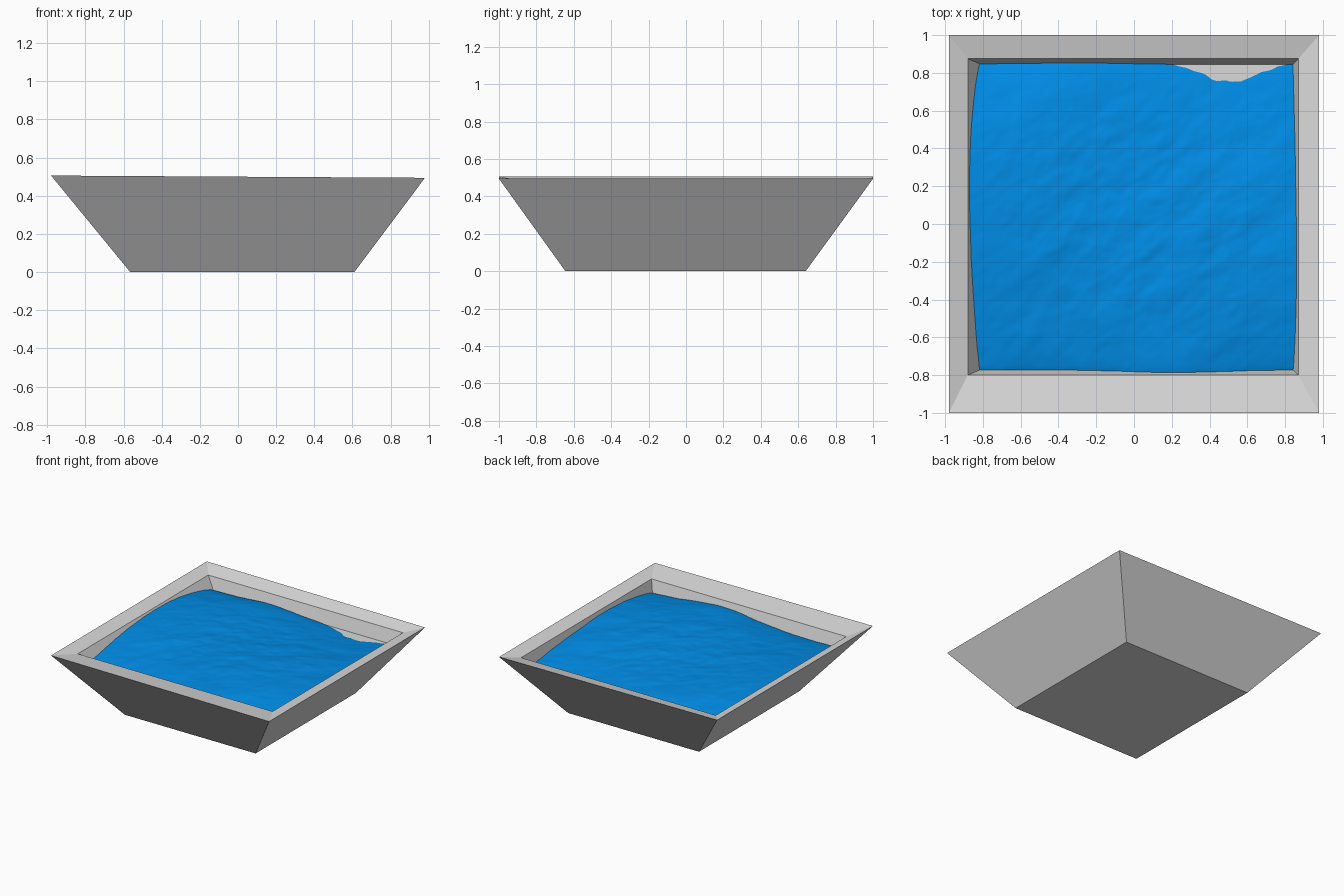
import bpy
import bmesh
import math
from mathutils import Vector, noise

cube = bpy.data.objects.get("Cube")
if cube:
    bpy.data.objects.remove(cube, do_unlink=True)


def make_material(name, rgb, roughness):
    mat = bpy.data.materials.new(name)
    mat.use_nodes = True
    mat.diffuse_color = (*rgb, 1)
    shader = next(n for n in mat.node_tree.nodes if n.type == 'BSDF_PRINCIPLED')
    shader.inputs["Base Color"].default_value = (*rgb, 1)
    shader.inputs["Roughness"].default_value = roughness
    return mat


def make_object(name, bm, mat):
    bmesh.ops.recalc_face_normals(bm, faces=bm.faces)
    mesh = bpy.data.meshes.new(name)
    bm.to_mesh(mesh)
    bm.free()
    mesh.materials.append(mat)
    obj = bpy.data.objects.new(name, mesh)
    bpy.context.collection.objects.link(obj)
    return obj


stone = make_material("stone grey", (0.7, 0.7, 0.7), 0.8)
blue = make_material("water blue", (0.0, 0.31, 0.93), 0.3)

# Stone basin: rectangular rings lofted from the foot, over the rim, to the floor
RINGS = [  # x min, x max, y min, y max, height
    (-0.565, 0.61, -0.645, 0.64, 0.0),
    (-0.98, 0.98, -1.0, 1.0, 0.50),
    (-0.88, 0.87, -0.80, 0.875, 0.47),
    (-0.81, 0.84, -0.77, 0.845, 0.365),
]
bm = bmesh.new()
loops = []
for x0, x1, y0, y1, z in RINGS:
    tilt = 0.006 if z == 0.50 else 0
    loops.append([bm.verts.new((x, y, z - tilt * x))
                  for x, y in ((x0, y0), (x1, y0), (x1, y1), (x0, y1))])
for a, b in zip(loops, loops[1:]):
    for i in range(4):
        j = (i + 1) % 4
        bm.faces.new((a[i], a[j], b[j], b[i]))
bm.faces.new(loops[0][::-1])
bm.faces.new(loops[-1])
make_object("basin", bm, stone)


# Water: rippled sheet whose border follows the sloping inner walls
def bump(u, centre, width):
    return math.exp(-((u - centre) / width) ** 2)


def wall(side, z):
    """Position of one inner wall at a height."""
    top, low = RINGS[2], RINGS[3]
    t = (top[4] - z) / (top[4] - low[4])
    return top[side] + (low[side] - top[side]) * t


def water_height(u, v):
    arch = 1 - v * v
    z = 0.372 + (0.07 - 0.01 * u) * arch ** 0.8 - 0.03 * u * v * arch
    z += 0.05 * bump(u, 0.25, 0.45) * ((1 - v) / 2) ** 3
    # the back edge rises on one half and dips under the floor on the other
    z += (0.02 * bump(u, -0.4, 0.35) - 0.022 * bump(u, 0.57, 0.38)) * ((1 + v) / 2) ** 3
    # ripples stretched along the diagonal
    p, q = u + v, u - v
    calm = 0.3 + 0.7 * arch * (1 - u * u) ** 0.5
    z += 0.012 * calm * noise.noise(Vector((p * 0.9, q * 2.2, 0.5)))
    z += 0.008 * calm * noise.fractal(Vector((p * 3, q * 5, 2)), 0.9, 2.1, 4)
    return min(z, 0.466)


N = 120
bm = bmesh.new()
grid = []
for j in range(N + 1):
    v = 2 * j / N - 1
    row = []
    for i in range(N + 1):
        u = 2 * i / N - 1
        z = water_height(u, v)
        x0, x1, y0, y1 = (wall(side, z) for side in range(4))
        row.append(bm.verts.new((x0 + (x1 - x0) * (u + 1) / 2,
                                 y0 + (y1 - y0) * (v + 1) / 2, z)))
    grid.append(row)
for lower, upper in zip(grid, grid[1:]):
    for i in range(N):
        face = bm.faces.new((lower[i], lower[i + 1], upper[i + 1], upper[i]))
        face.smooth = True
water = make_object("water", bm, blue)
if water.data.polygons[0].normal.z < 0:
    water.data.flip_normals()
